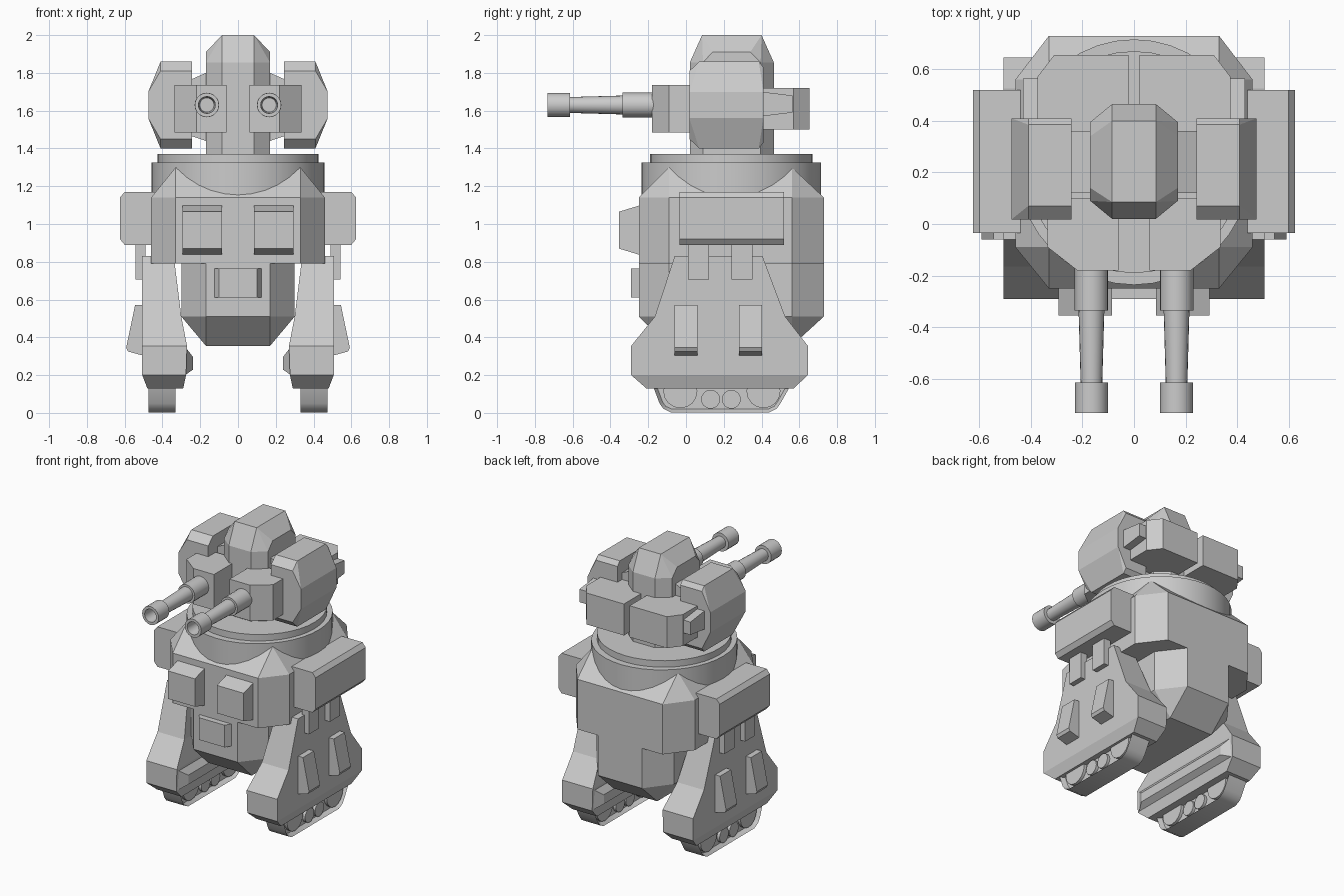
import bpy, bmesh, math
from itertools import product

if "Cube" in bpy.data.objects:
    bpy.data.objects.remove(bpy.data.objects["Cube"])

CY = 0.24  # y of the hull and turret axis


def finish(name, bm, smooth=False):
    bmesh.ops.recalc_face_normals(bm, faces=bm.faces[:])
    me = bpy.data.meshes.new(name)
    bm.to_mesh(me)
    bm.free()
    ob = bpy.data.objects.new(name, me)
    bpy.context.collection.objects.link(ob)
    if smooth:
        bpy.ops.object.select_all(action='DESELECT')
        ob.select_set(True)
        bpy.context.view_layer.objects.active = ob
        bpy.ops.object.shade_smooth_by_angle(angle=math.radians(35))
    return ob


def hull(name, pts):
    bm = bmesh.new()
    vs = [bm.verts.new(p) for p in pts]
    r = bmesh.ops.convex_hull(bm, input=vs)
    junk = {g for g in r['geom_interior'] + r['geom_unused'] if isinstance(g, bmesh.types.BMVert)}
    bmesh.ops.delete(bm, geom=list(junk), context='VERTS')
    bmesh.ops.dissolve_limit(bm, angle_limit=0.02, verts=bm.verts[:], edges=bm.edges[:])
    return finish(name, bm)


def box(name, x, y, z):
    return hull(name, list(product(x, y, z)))


def loft(name, loops, smooth=False, wrap=False):
    """Skin equal-length loops; cap the ends, or join last to first."""
    bm = bmesh.new()
    rows = [[bm.verts.new(p) for p in lp] for lp in loops]
    n = len(rows[0])
    for a, b in zip(rows, rows[1:] + ([rows[0]] if wrap else [])):
        for i in range(n):
            j = (i + 1) % n
            bm.faces.new((a[i], a[j], b[j], b[i]))
    if not wrap:
        bm.faces.new(rows[0])
        bm.faces.new(rows[-1])
    return finish(name, bm, smooth)


def octagon(x, cx, y0, y1, c0, c1, z):
    return [(sx * a, b, z) for sx in (-1, 1)
            for a, b in ((cx, y0), (x, c0), (x, c1), (cx, y1))]


def disc(name, rx, ry, z0, z1):
    n = 40
    ring = [(rx * math.cos(i * math.tau / n), CY + ry * math.sin(i * math.tau / n)) for i in range(n)]
    return loft(name, [[(x, y, z) for x, y in ring] for z in (z0, z1)], True)


def lathe_y(name, x, z, profile):
    n = 20
    return loft(name, [[(x + r * math.cos(i * math.tau / n), y, z + r * math.sin(i * math.tau / n))
                        for i in range(n)] for y, r in profile], True)


# Upper and lower hull: chamfered boxes ending in four corner peaks
hull("upper_hull", octagon(.46, .33, -.25, .73, -.09, .56, .79)
     + octagon(.46, .33, -.25, .73, -.09, .56, 1.14)
     + list(product((-.33, .33), (-.09, .56), (1.30,))))
hull("lower_hull", octagon(.30, .17, -.25, .73, -.09, .56, .80)
     + octagon(.30, .17, -.25, .73, -.09, .56, .51)
     + list(product((-.17, .17), (-.09, .56), (.355,))))

# Turret rings
disc("turret_ring_lower", .457, .476, 1.10, 1.325)
disc("turret_ring_upper", .425, .43, 1.30, 1.37)

# Lower front hatch
hull("front_hatch", list(product((-.13, .13), (-.24,), (.61, .765)))
     + list(product((-.10, .10), (-.29,), (.61, .765))))

# Head
hull("head", octagon(.17, .085, .02, .465, .09, .395, 1.35)
     + octagon(.17, .085, .02, .465, .09, .395, 1.855)
     + list(product((-.17, .17), (.14, .34), (1.91,)))
     + list(product((-.085, .085), (.085, .40), (2.0,))))
hull("head_crossbar", list(product((-.26, .26), (.12, .36), (1.47, 1.76)))
     + list(product((-.17, .17), (.12, .36), (1.44, 1.80))))

for s, side in ((1, "right"), (-1, "left")):
    def m(pts):
        return [(s * x, y, z) for x, y, z in pts]

    def prism_y(name, prof, y0, y1):
        return hull(name, m([(x, y, z) for x, z in prof for y in (y0, y1)]))

    def prism_z(name, prof, z0, z1):
        return hull(name, m([(x, y, z) for x, y in prof for z in (z0, z1)]))

    # Chest plate
    hull("chest_plate_" + side, m([(x, y, z) for x in (.085, .293)
         for y, z in ((-.24, 1.10), (-.355, 1.065), (-.355, .87), (-.24, .835))]))

    # Shoulder block and hanging clips
    prism_y("shoulder_" + side, [(.44, 1.17), (.60, 1.17), (.625, 1.14), (.625, .92),
                                 (.60, .89), (.44, .89)], -.035, .52)
    for y in (.01, .24):
        box("shoulder_clip_" + side, (s * .49, s * .543), (y, y + .112), (.705, .92))

    # Leg: stacked rectangular sections
    loft("leg_" + side, [m([(xi, y0, z), (xo, y0, z), (xo, y1, z), (xi, y1, z)])
         for z, y0, y1, xi, xo in ((.13, -.21, .57, .29, .48), (.20, -.29, .645, .275, .507),
                                   (.355, -.29, .645, .27, .507), (.51, -.165, .525, .30, .507),
                                   (.83, -.06, .405, .34, .507))])
    hull("leg_inner_rail_" + side, m(list(product((.28,), (-.285, .64), (.20, .35)))
         + list(product((.237,), (-.21, .57), (.23, .295)))))
    for y in (-.06, .28):
        prism_y("leg_plate_" + side, [(.49, .57), (.545, .57), (.592, .345), (.582, .325),
                                      (.49, .30)], y, y + .122)

    # Track with recessed sides and road wheels
    bm = bmesh.new()
    prof = [(-.19, .19), (-.17, .13), (-.14, .05), (-.12, .022), (-.08, .002),
            (.44, .002), (.48, .022), (.50, .05), (.545, .13), (.56, .19)]
    rows = [[bm.verts.new((s * x, y, z)) for y, z in prof] for x in (.33, .473)]
    caps = [bm.faces.new(r) for r in rows]
    for i in range(len(prof)):
        j = (i + 1) % len(prof)
        bm.faces.new((rows[0][i], rows[0][j], rows[1][j], rows[1][i]))
    bmesh.ops.recalc_face_normals(bm, faces=bm.faces[:])
    bmesh.ops.inset_individual(bm, faces=caps, thickness=.018, depth=-.03)
    finish("track_" + side, bm, True)
    for y, z, r in ((-.03, .115, .09), (.13, .072, .05), (.24, .072, .05), (.41, .115, .09)):
        n = 16
        loft("road_wheel_" + side, [[(s * x, y + r * math.cos(i * math.tau / n),
             z + r * math.sin(i * math.tau / n)) for i in range(n)] for x in (.34, .463)], True)

    # Side pod with its front and rear edges eased
    pod = []
    for y, d in ((.018, .05), (.07, 0), (.385, 0), (.41, .03)):
        pod += [(.243, y, 1.86 - d), (.41, y, 1.86 - d), (.475, y, 1.70), (.475, y, 1.56),
                (.41, y, 1.40 + d), (.243, y, 1.40 + d)]
    hull("side_pod_" + side, m(pod))
    hull("pod_rear_stub_" + side, m(list(product((.32, .43), (.40,), (1.57, 1.70)))
         + list(product((.33, .43), (.565,), (1.59, 1.68)))))

    # Gun housing and rear pack
    prism_z("gun_housing_" + side, [(.06, -.18), (.22, -.18), (.335, -.09), (.335, .10),
                                    (.06, .10)], 1.485, 1.735)
    prism_z("rear_pack_" + side, [(.022, .36), (.022, .655), (.31, .655), (.375, .57),
                                  (.375, .36)], 1.50, 1.72)

    # Gun barrel with hollow muzzle
    lathe_y("gun_barrel_" + side, s * .165, 1.63,
            [(-.15, .065), (-.335, .065), (-.335, .05), (-.615, .042), (-.615, .064),
             (-.733, .064), (-.733, .045), (-.62, .038)])
